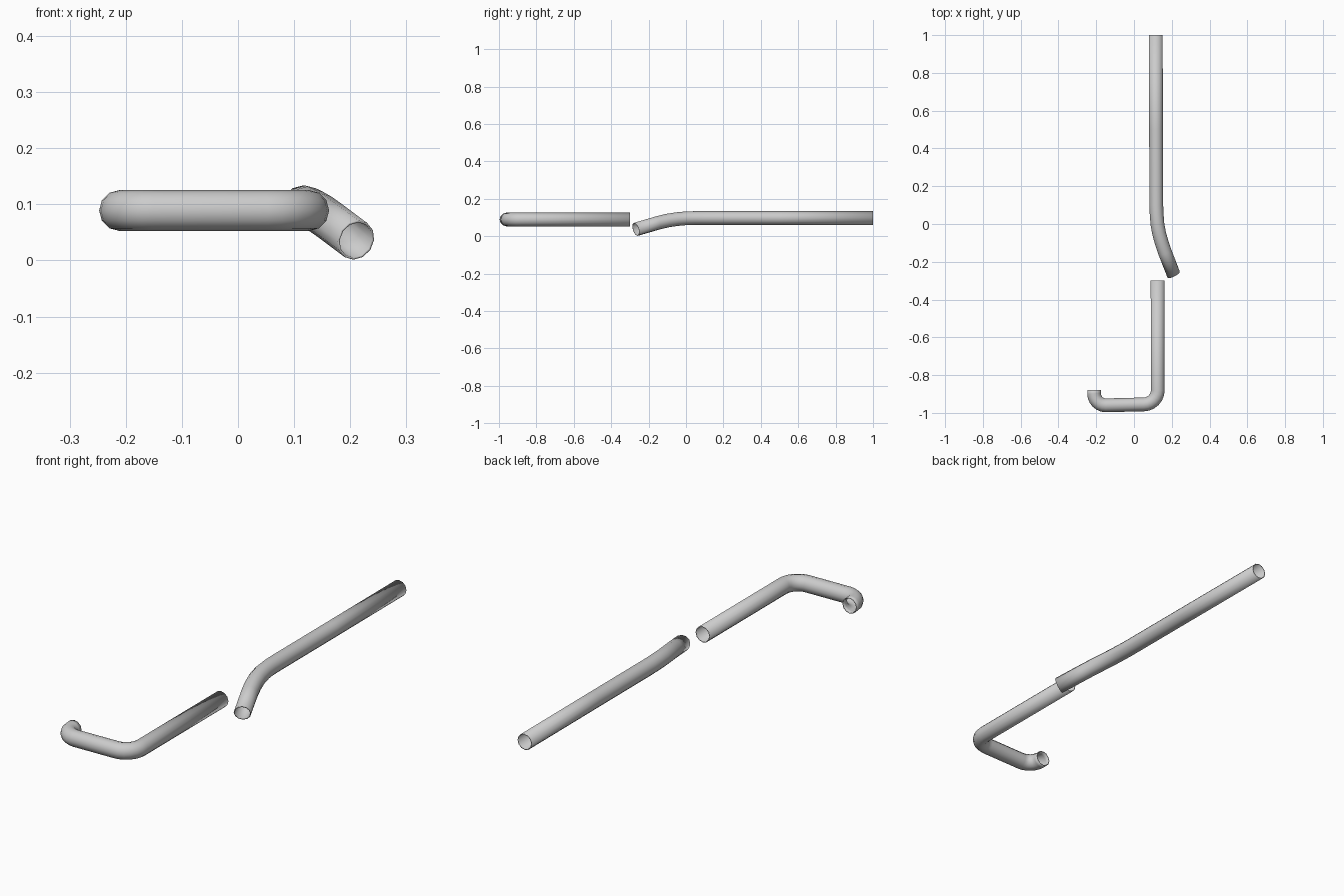
import bpy, bmesh, math
from mathutils import Vector

if "Cube" in bpy.data.objects:
    bpy.data.objects.remove(bpy.data.objects["Cube"])

SIDES, RADIUS, WALL = 12, 0.0365, 0.004


def fillet(corner, a, b, r, steps=6):
    """Rounded right-angle corner: arrives along direction a, leaves along b."""
    corner, a, b = Vector(corner), Vector(a), Vector(b)
    centre = corner - a * r + b * r
    return [centre - b * r * math.cos(t) + a * r * math.sin(t)
            for t in (math.pi / 2 * i / steps for i in range(steps + 1))]


def pipe(name, path, end_dir=None):
    """Thin-walled open tube swept along a path."""
    path = [Vector(p) for p in path]
    bm = bmesh.new()
    rings = []
    for i, p in enumerate(path):
        before = (p - path[i - 1]).normalized() if i else Vector()
        after = (path[i + 1] - p).normalized() if i < len(path) - 1 else Vector()
        d = (before + after).normalized()
        if end_dir and i == len(path) - 1:
            d = Vector(end_dir).normalized()
        side = d.cross(Vector((0, 0, 1))).normalized()
        up = side.cross(d)
        ring = []
        for k in range(SIDES):
            t = 2 * math.pi * k / SIDES
            ring.append(bm.verts.new(p + (side * math.cos(t) + up * math.sin(t)) * RADIUS))
        rings.append(ring)
    for r0, r1 in zip(rings, rings[1:]):
        for k in range(SIDES):
            j = (k + 1) % SIDES
            bm.faces.new((r0[k], r0[j], r1[j], r1[k]))
    bmesh.ops.recalc_face_normals(bm, faces=bm.faces)
    # make sure the faces point away from the pipe axis
    f = bm.faces[:][0]
    if f.normal.dot(f.calc_center_median() - (path[0] + path[1]) / 2) < 0:
        bmesh.ops.reverse_faces(bm, faces=bm.faces[:])
    mesh = bpy.data.meshes.new(name)
    bm.to_mesh(mesh)
    bm.free()
    ob = bpy.data.objects.new(name, mesh)
    bpy.context.collection.objects.link(ob)
    wall = ob.modifiers.new("wall", 'SOLIDIFY')
    wall.thickness, wall.offset = WALL, -1
    bpy.ops.object.select_all(action='DESELECT')
    ob.select_set(True)
    bpy.context.view_layer.objects.active = ob
    bpy.ops.object.shade_smooth_by_angle(angle=math.radians(40))
    return ob


# hooked pipe: short return, cross run, long straight
z = 0.089
hook = [(-0.211, -0.88, z)]
hook += fillet((-0.211, -0.960, z), (0, -1, 0), (1, 0, 0), 0.062)
hook += fillet((0.126, -0.955, z), (1, 0, 0), (0, 1, 0), 0.075)
hook += [(0.125, -0.30, z)]
pipe("hooked_pipe", hook)

# long pipe: straight, then bends down and outwards
pipe("bent_pipe", [
    (0.115, 1.0, 0.097), (0.117, 0.5, 0.097), (0.118, 0.1, 0.097),
    (0.120, 0.05, 0.097), (0.124, 0.0, 0.0955), (0.133, -0.05, 0.091),
    (0.147, -0.10, 0.083), (0.164, -0.15, 0.071), (0.210, -0.268, 0.0365)],
    end_dir=(0.46, -0.9, -0.29))
